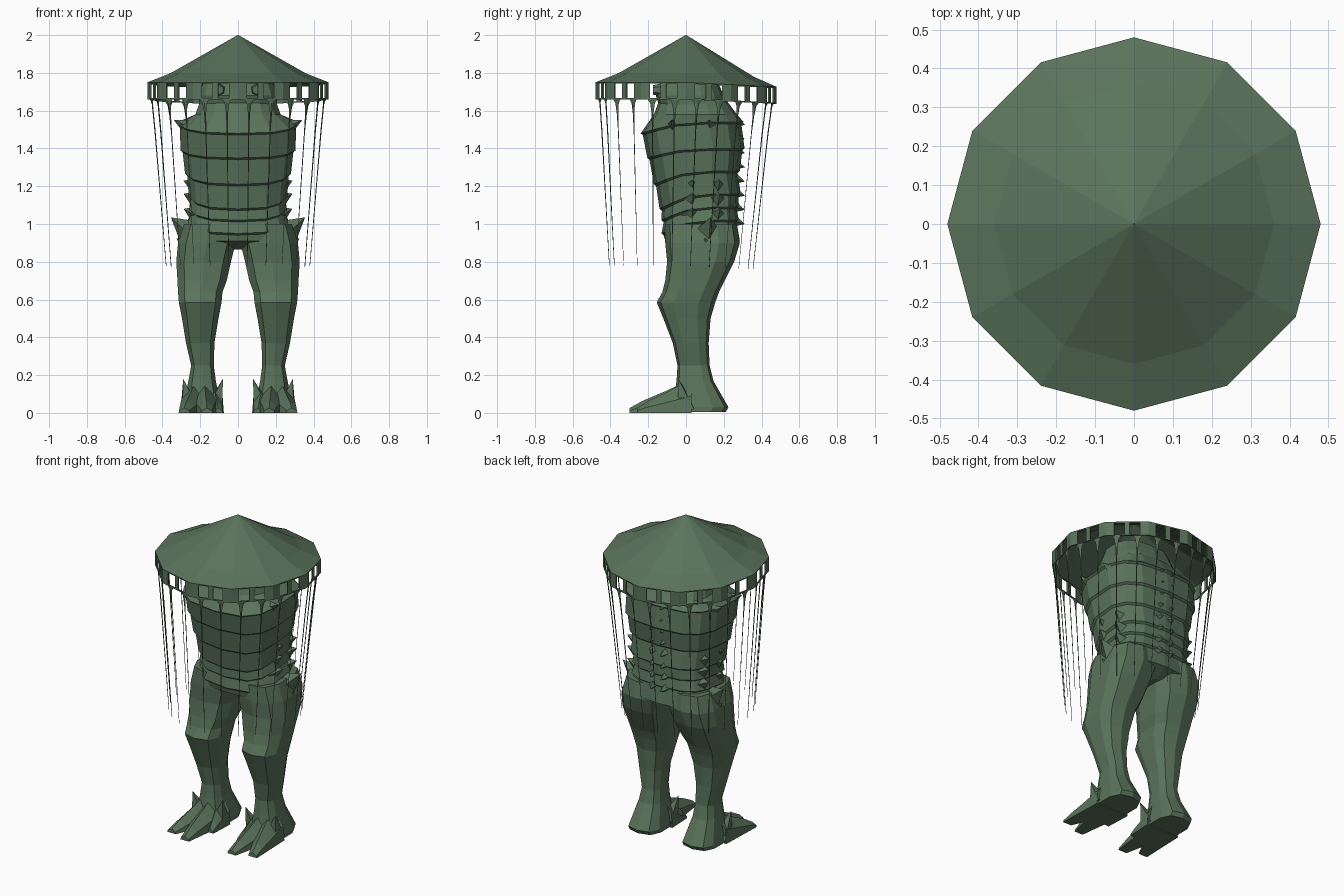
import bpy, bmesh, math
from mathutils import Vector, Matrix

cube = bpy.data.objects.get("Cube")
if cube:
    bpy.data.objects.remove(cube, do_unlink=True)

green = bpy.data.materials.new("moss green")
green.use_nodes = True
colour = (0.102, 0.172, 0.104, 1)
green.diffuse_color = colour
green.node_tree.nodes["Principled BSDF"].inputs["Base Color"].default_value = colour


def finish(name, bm, mirror=False, thickness=0):
    """Turn a bmesh into a flat shaded object, mirrored or thickened on demand."""
    bmesh.ops.recalc_face_normals(bm, faces=bm.faces)
    mesh = bpy.data.meshes.new(name)
    bm.to_mesh(mesh)
    bm.free()
    mesh.materials.append(green)
    obj = bpy.data.objects.new(name, mesh)
    bpy.context.scene.collection.objects.link(obj)
    if mirror:
        obj.modifiers.new("mirror", "MIRROR")
    if thickness:
        solid = obj.modifiers.new("thickness", "SOLIDIFY")
        solid.thickness = thickness


def skin(bm, sections, caps=True):
    """Bridge a row of closed sections with the same point count."""
    rows = [[bm.verts.new(p) for p in section] for section in sections]
    for a, b in zip(rows, rows[1:]):
        for i in range(len(a)):
            j = (i + 1) % len(a)
            bm.faces.new((a[i], a[j], b[j], b[i]))
    if caps:
        bm.faces.new(rows[0])
        bm.faces.new(rows[-1])


def oval(x, front, back, z, half, count=14, power=0.7, drop=0):
    """Boxy oval ring given by its front and back, dipping by drop at the front."""
    points = []
    for i in range(count):
        angle = math.tau * (i + 0.5) / count
        c, s = math.cos(angle), math.sin(angle)
        px = math.copysign(abs(c) ** power, c) * half
        py = math.copysign(abs(s) ** power, s) * (back - front) / 2
        points.append((x + px, (front + back) / 2 + py, z - drop * max(0, -s)))
    return points


def spikes(name, items, sides=4):
    """Mirrored group of pointed cones, each given as base, tip and radius."""
    bm = bmesh.new()
    for base, tip, radius in items:
        base, tip = Vector(base), Vector(tip)
        axis = tip - base
        turn = axis.to_track_quat('Z', 'Y').to_matrix().to_4x4()
        place = Matrix.Translation((base + tip) / 2) @ turn
        bmesh.ops.create_cone(bm, cap_ends=True, segments=sides, radius1=radius,
                              radius2=0, depth=axis.length, matrix=place)
    finish(name, bm, mirror=True)


# Torso: overlapping armour bands as (height, half width, front, back, dip)
bands = [(1.54, .325, -.24, .305, .06), (1.40, .31, -.205, .31, .05),
         (1.28, .285, -.17, .285, .07), (1.16, .265, -.14, .29, .08),
         (1.09, .262, -.13, .28, .07), (1.02, .27, -.13, .28, .07)]
rings = [oval(0, -.14, .21, 1.66, .2), oval(0, -.17, .27, 1.58, .23)]
for z, half, front, back, dip in bands:
    rings.append(oval(0, front, back, z, half, drop=dip))
    rings.append(oval(0, front + .012, back - .012, z - .01, half - .012, drop=dip))
rings.append(oval(0, -.11, .285, .91, .28))
rings.append(oval(0, .0, .2, .865, .02))
bm = bmesh.new()
skin(bm, rings)
finish("torso", bm)

# Head tucked under the hat, with hexagonal eyes
bm = bmesh.new()
skin(bm, [oval(0, -.14, .21, 1.62, .21), oval(0, -.16, .2, 1.68, .21),
          oval(0, -.13, .16, 1.77, .18)])
finish("head", bm)
bm = bmesh.new()
bmesh.ops.create_cone(bm, cap_ends=True, segments=6, radius1=.035, radius2=.025, depth=.05,
                      matrix=Matrix.Translation((.1, -.15, 1.71)) @ Matrix.Rotation(math.pi / 2, 4, 'X'))
finish("eyes", bm, mirror=True)

# Shoulder corners, flank ridges and hip horns
spikes("shoulder_points", [((.24, y, 1.5), (.34, y - .02, 1.55), .055) for y in (-.06, .14)])
spikes("flank_ridges", [((.22, y, z), (.288, y + .02, z + .03), .05)
                        for z in (1.05, 1.13, 1.2) for y in (.02, .16)])
spikes("hip_horns", [((.25, .11, .95), (.355, .13, 1.035), .08),
                     ((.26, .12, .87), (.325, .1, .925), .05)])

# Spine: paired row of bony plates down the back
spikes("spine_plates", [((.045, .24, 1.02 + .075 * i), (.035, .312, 1 + .075 * i), .04)
                        for i in range(8)])

# Legs as (centre, front, back, height, half width)
leg = [(.16, -.11, .27, 1.0, .13), (.165, -.11, .285, .9, .158), (.182, -.1, .255, .8, .15),
       (.19, -.11, .205, .7, .135), (.2, -.125, .175, .64, .122), (.2, -.155, .155, .585, .117),
       (.2, -.12, .13, .5, .1), (.2, -.07, .12, .37, .078),
       (.188, -.045, .125, .25, .062), (.19, -.05, .145, .17, .075),
       (.19, -.07, .225, .03, .105), (.19, -.07, .21, .005, .105)]
bm = bmesh.new()
skin(bm, [oval(*ring, count=10) for ring in leg])
finish("legs", bm, mirror=True)


def toe(bm, tip_x, tip_y, base_x, width):
    """Ridged toe that slopes from the instep down to a blunt tip."""
    sections = []
    for t, height in ((0, .18), (.42, .115), (.78, .065), (1, .025)):
        x = base_x + (tip_x - base_x) * t
        y = .03 + (tip_y - .03) * t
        w = width * (1 - .65 * t)
        sections.append([(x - w, y, 0), (x + w, y, 0), (x + w * .9, y, height * .5),
                         (x, y, height), (x - w * .9, y, height * .5)])
    skin(bm, sections)


# Feet: two long toes, a short inner toe and claws beside the ankle
bm = bmesh.new()
for shape in ((.285, -.26, .22, .085), (.165, -.3, .18, .085), (.105, -.13, .14, .065)):
    toe(bm, *shape)
finish("toes", bm, mirror=True)
spikes("ankle_claws", [((.255, .0, .02), (.29, -.04, .18), .065),
                       ((.125, .0, .02), (.08, -.04, .18), .06)])


def rim(angle, radius, z):
    """Point around the hat, which sags slightly to the back."""
    y = math.sin(angle) * radius
    return Vector((math.cos(angle) * radius, y, z - .05 * max(0, y) * (radius > .2)))


# Hat: twelve sided cone with a flatter brim
sides = 12
corners = [math.tau * i / sides for i in range(sides)]
bm = bmesh.new()
skin(bm, [[rim(a, r, z) for a in corners] for r, z in ((.48, 1.75), (.36, 1.797), (.002, 2))],
     caps=False)
finish("hat_cone", bm, thickness=.006)

# Hat band with two square openings in every side, and its fringe of long
# threads that flare at the top and lean inward
band, fringe = bmesh.new(), bmesh.new()
columns = (0, .2, .44, .56, .8, 1)
rows = (1.66, 1.667, 1.743, 1.75)
strand = ((1, 1.665, .03), (.99, 1.64, .013), (.98, 1.59, .006), (.96, 1.5, .003), (.83, .78, .0015))
for a, b in zip(corners, corners[1:] + corners[:1]):
    for c in range(5):
        for r in range(3):
            if r == 1 and c in (1, 3):
                continue
            quad = [rim(a, .479, z).lerp(rim(b, .479, z), f)
                    for f, z in ((columns[c], rows[r]), (columns[c + 1], rows[r]),
                                 (columns[c + 1], rows[r + 1]), (columns[c], rows[r + 1]))]
            band.faces.new([band.verts.new(p) for p in quad])
    across = (rim(b, 1, 0) - rim(a, 1, 0)).normalized()
    out = Vector((across.y, -across.x, 0))
    for f in (.25, .75):
        sections = []
        for scale, z, w in strand:
            p = rim(a, .474 * scale, z).lerp(rim(b, .474 * scale, z), f)
            p.y -= .15 * (1 - scale)
            thin = out * min(w, .003)
            sections.append([p + across * w, p + thin, p - across * w, p - thin])
        skin(fringe, sections)
bmesh.ops.remove_doubles(band, verts=band.verts, dist=.0005)
finish("hat_band", band, thickness=.008)
finish("fringe_threads", fringe)
